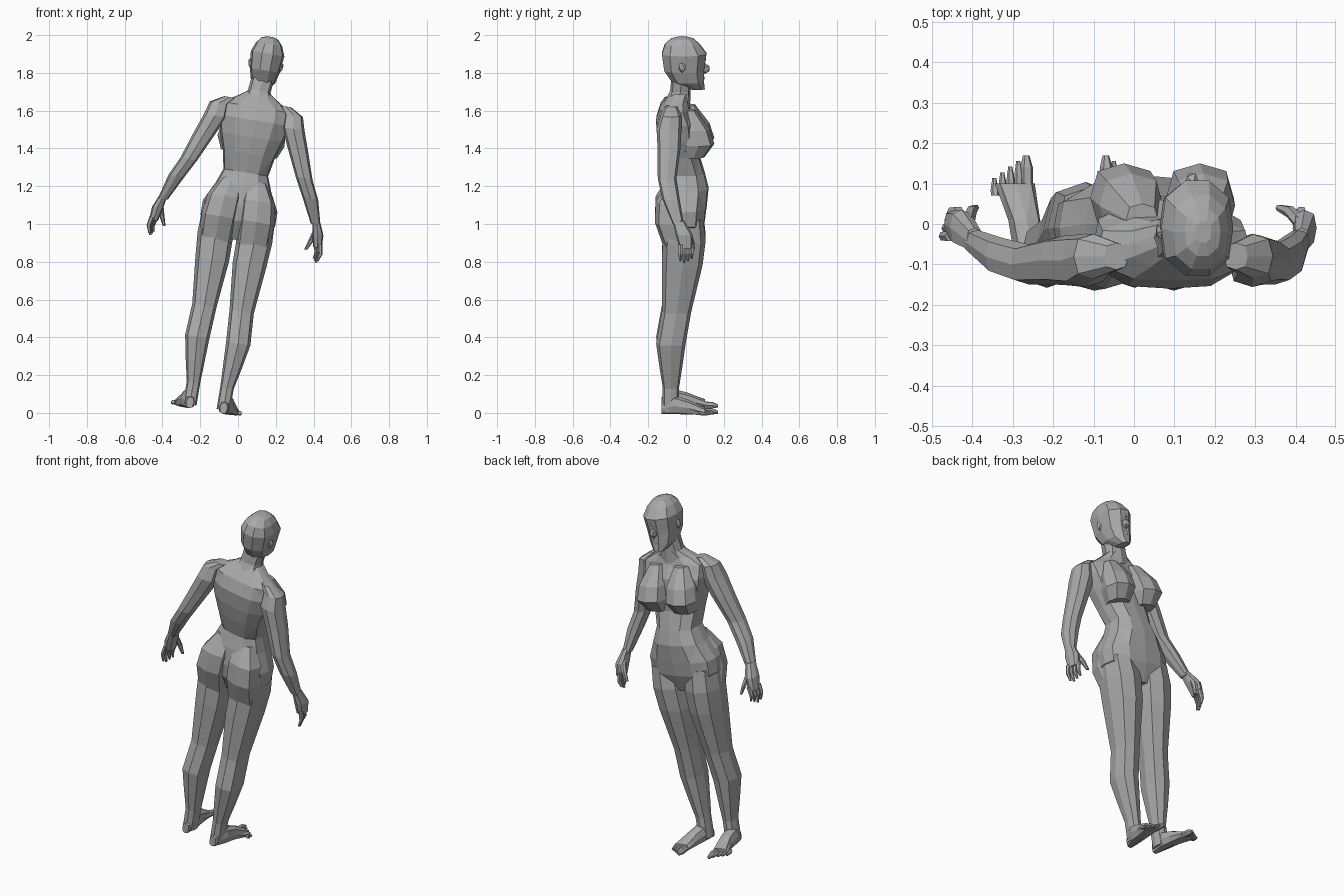
import bpy, bmesh, math
from mathutils import Matrix, Vector

if "Cube" in bpy.data.objects:
    bpy.data.objects.remove(bpy.data.objects["Cube"])

skin = bpy.data.materials.new("plain_grey")
skin.use_nodes = True
grey = (0.4, 0.4, 0.4, 1)
skin.diffuse_color = grey
skin.node_tree.nodes["Principled BSDF"].inputs["Base Color"].default_value = grey

# The symmetric body leans sideways as a whole
lean = Matrix.Translation((-0.17, 0, 0.01)) @ Matrix.Rotation(math.radians(9.5), 4, "Y")


def finish(bm, name, side):
    """Mirror to the chosen side, lean, and store the faceted part."""
    bmesh.ops.triangulate(bm, faces=bm.faces[:])
    bm.transform(lean @ Matrix.Diagonal((side, 1, 1, 1)))
    bmesh.ops.recalc_face_normals(bm, faces=bm.faces[:])
    mesh = bpy.data.meshes.new(name)
    bm.to_mesh(mesh)
    bm.free()
    mesh.materials.append(skin)
    bpy.context.collection.objects.link(bpy.data.objects.new(name, mesh))


def loft(name, rings, sides=8, forward=False, side=1):
    """Skin a tube over rings of (centre, width, depth), stacked upward or forward."""
    bm = bmesh.new()
    loops = []
    for centre, width, depth in rings:
        loop = []
        for i in range(sides):
            angle = math.tau * i / sides
            across, along = width * math.cos(angle), depth * math.sin(angle)
            # Diagonal corners are pushed out a little for a fuller section
            bulge = 1 + 0.1 * abs(math.sin(2 * angle))
            offset = Vector((across, 0, along) if forward else (across, along, 0))
            loop.append(bm.verts.new(Vector(centre) + bulge * offset))
        loops.append(loop)
    for low, high in zip(loops, loops[1:]):
        for i in range(sides):
            j = (i + 1) % sides
            bm.faces.new((low[i], low[j], high[j], high[i]))
    bm.faces.new(loops[0])
    bm.faces.new(loops[-1])
    finish(bm, name, side)


def limb(name, points, depth=1.0, **options):
    """Tube through (x, y, z, radius) points with one depth to width ratio."""
    rings = [((x, y, z), radius, radius * depth) for x, y, z, radius in points]
    loft(name, rings, **options)


def ball(name, centre, size, side=1):
    """Faceted ellipsoid."""
    bm = bmesh.new()
    place = Matrix.Translation(centre) @ Matrix.Diagonal((*size, 1))
    bmesh.ops.create_icosphere(bm, subdivisions=1, radius=1, matrix=place)
    finish(bm, name, side)


# Torso from crotch to neck base: height, half width, centre, half depth
torso = [
    (.92, .1, 0, .06), (1.02, .2, -.01, .11), (1.1, .2, -.01, .12), (1.2, .15, 0, .12),
    (1.28, .12, 0, .1), (1.38, .14, -.03, .1), (1.47, .17, -.04, .11),
    (1.56, .19, -.05, .11), (1.63, .19, -.06, .08), (1.67, .12, -.05, .06), (1.71, .06, -.03, .05),
]
loft("torso", [((0, y, z), width, depth) for z, width, y, depth in torso], sides=12)

# Neck and head
limb("neck", [(0, -.05, 1.64, .08), (0, -.03, 1.72, .06), (.01, -.02, 1.82, .06)], depth=0.9)
skull = [
    (.06, 1.73, .03), (.01, 1.77, .065), (-.01, 1.83, .08), (-.01, 1.92, .09),
    (-.02, 1.97, .07), (-.02, 2, .045), (-.02, 2.01, .02),
]
limb("head", [(.01, y, z, radius) for y, z, radius in skull], depth=1.3, sides=10)

# Face
ball("nose", (.01, .1, 1.84), (.02, .03, .03))
ball("lips", (.01, .08, 1.79), (.03, .02, .02))
ball("brow", (.01, .08, 1.89), (.05, .03, .02))

for side, tag in ((1, "left"), (-1, "right")):
    # Ear
    ball(f"{tag}_ear", (.08 + .01 * side, -.02, 1.86), (.015, .02, .03), side)

    # Chest slopes in from the collar and turns under sharply
    limb(f"{tag}_breast", [
        (.08, .01, 1.63, .04), (.09, .045, 1.53, .08), (.095, .065, 1.45, .085), (.09, .04, 1.38, .06),
    ], side=side)

    # Buttock blends from the waist into the thigh
    limb(f"{tag}_buttock", [
        (.07, -.05, 1.24, .05), (.09, -.07, 1.14, .09), (.1, -.07, 1.03, .095), (.1, -.03, .9, .09),
    ], side=side)

    # Leg from hip to heel
    limb(f"{tag}_leg", [
        (.11, -.01, 1.05, .085), (.105, -.01, .93, .095), (.1, -.02, .8, .09), (.1, -.05, .55, .065),
        (.11, -.08, .38, .065), (.1, -.08, .25, .05), (.09, -.08, .14, .036), (.09, -.08, .02, .036),
    ], depth=1.2, side=side)

    # Foot, with toes shortening outward
    loft(f"{tag}_foot", [
        ((.09, -.13, .03), .02, .03), ((.1, -.06, .05), .04, .05),
        ((.11, .01, .04), .04, .04), ((.13, .1, .02), .05, .02),
    ], forward=True, side=side)
    for i in range(5):
        x, tip, thick = .1 + .02 * i, .17 - .014 * i, .01 if i else .016
        limb(f"{tag}_toe_{i + 1}", [(x, .07, .02, thick), (x, tip - .03, .015, thick), (x, tip, .01, thick / 2)],
             sides=6, forward=True, side=side)

    # Arm from shoulder to wrist
    limb(f"{tag}_arm", [
        (.15, -.08, 1.66, .03), (.2, -.08, 1.62, .05), (.21, -.09, 1.55, .06), (.25, -.09, 1.45, .055),
        (.31, -.1, 1.3, .045), (.36, -.08, 1.2, .042), (.41, -.04, 1.07, .026),
    ], depth=1.1, side=side)

    # Hand, fingers and thumb
    limb(f"{tag}_hand", [(.41, -.04, 1.09, .02), (.43, -.01, 1.02, .03), (.44, 0, .95, .023)], depth=1.5, side=side)
    for i in range(4):
        x, y, tip = .43 + .007 * i, .03 - .02 * i, .87 + .01 * abs(i - 2)
        limb(f"{tag}_finger_{i + 1}", [(x, y, .97, .013), (x + .01, y, .92, .011), (x, y, tip, .006)],
             sides=6, side=side)
    limb(f"{tag}_thumb", [(.42, 0, 1.04, .018), (.4, .03, .98, .014), (.38, .04, .93, .008)], sides=6, side=side)
